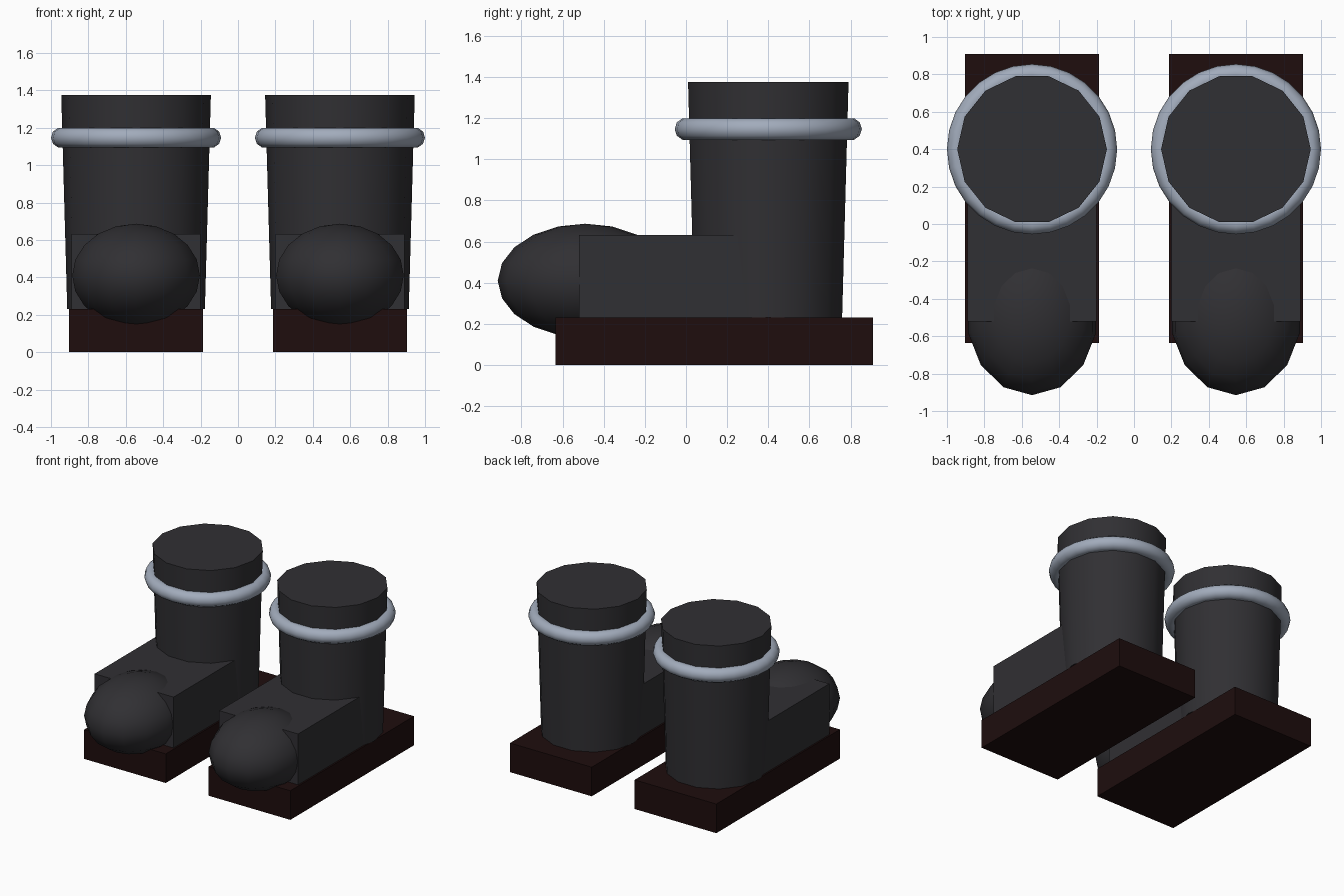
import bpy
from math import pi, radians

if "Cube" in bpy.data.objects:
    bpy.data.objects.remove(bpy.data.objects["Cube"])

CX = 0.545      # boot centre line
LEG_Y = 0.40    # shaft axis


def material(name, rgb):
    m = bpy.data.materials.new(name)
    m.diffuse_color = (*rgb, 1)
    m.use_nodes = True
    m.node_tree.nodes["Principled BSDF"].inputs["Base Color"].default_value = m.diffuse_color
    return m


leather = material("dark_leather", (0.030, 0.029, 0.033))
rubber = material("brown_sole", (0.013, 0.004, 0.004))
steel = material("trim", (0.36, 0.41, 0.50))


def finish(name, mat, smooth=True, scale=(1, 1, 1)):
    """Name the new part, bake its transform and mirror it to the other foot."""
    ob = bpy.context.object
    ob.name = ob.data.name = name
    ob.scale = scale
    bpy.ops.object.transform_apply(location=True, rotation=True, scale=True)
    ob.data.materials.append(mat)
    if smooth:
        bpy.ops.object.shade_smooth_by_angle(angle=radians(40))
    mirror = ob.modifiers.new("other_foot", 'MIRROR')
    mirror.use_axis = (True, False, False)
    return ob


def box(name, mat, y0, y1, z0, z1, width):
    bpy.ops.mesh.primitive_cube_add(size=1, location=(CX, (y0 + y1) / 2, (z0 + z1) / 2))
    finish(name, mat, False, (width, y1 - y0, z1 - z0))


# Sole and foot blocks
box("sole", rubber, -0.635, 0.91, 0.0, 0.23, 0.715)
box("foot", leather, -0.52, 0.42, 0.23, 0.632, 0.69)

# Rounded toe cap
bpy.ops.mesh.primitive_uv_sphere_add(segments=14, ring_count=10, radius=1,
                                     location=(CX, -0.49, 0.41), rotation=(0, 0, 0))
finish("toe_cap", leather, True, (0.35, 0.425, 0.277))

# Slightly flared shaft, 14 sides with a corner on the x axis
bpy.ops.mesh.primitive_cone_add(vertices=14, radius1=0.368, radius2=0.40, depth=1.145,
                                location=(CX, LEG_Y, 0.8025), rotation=(0, 0, pi / 2))
finish("shaft", leather)

# Ring around the shaft
bpy.ops.mesh.primitive_torus_add(major_segments=28, minor_segments=10, major_radius=0.40,
                                 minor_radius=0.055, location=(CX, LEG_Y, 1.147))
finish("cuff_ring", steel)
